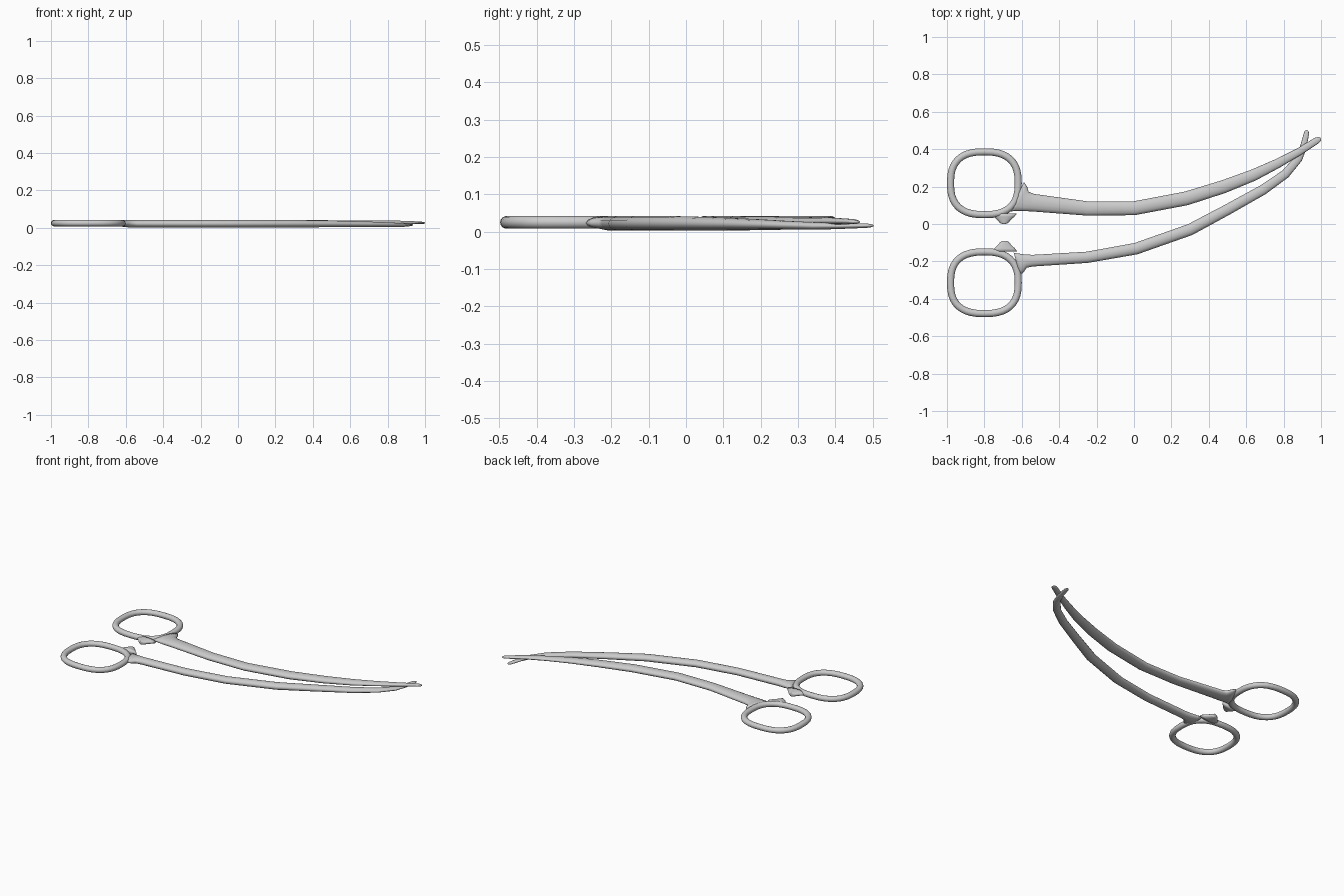
import bpy, bmesh
from math import sin, cos, pi, copysign
from mathutils import Vector

cube = bpy.data.objects.get("Cube")
if cube:
    bpy.data.objects.remove(cube)

steel = bpy.data.materials.new("grey_steel")
steel.use_nodes = True
GREY = (0.6, 0.6, 0.6, 1)
steel.diffuse_color = GREY
steel.node_tree.nodes["Principled BSDF"].inputs["Base Color"].default_value = GREY


def sweep(name, stations, closed=False, sides=14):
    """Loft oval sections through (x, y, z, half_width, half_height) stations."""
    bm = bmesh.new()
    n = len(stations)
    pts = [Vector(s[:3]) for s in stations]
    rings = []
    for i, (x, y, z, w, h) in enumerate(stations):
        a = pts[i - 1] if closed or i > 0 else pts[i]
        b = pts[(i + 1) % n] if closed or i < n - 1 else pts[i]
        t = b - a
        side = Vector((-t.y, t.x, 0)).normalized()
        rings.append([bm.verts.new(pts[i] + side * w * cos(2 * pi * k / sides)
                                   + Vector((0, 0, h * sin(2 * pi * k / sides))))
                      for k in range(sides)])
    for i in range(n if closed else n - 1):
        r, q = rings[i], rings[(i + 1) % n]
        for k in range(sides):
            m = (k + 1) % sides
            bm.faces.new((r[k], r[m], q[m], q[k]))
    if not closed:
        bm.faces.new(rings[0])
        bm.faces.new(rings[-1])
    bmesh.ops.recalc_face_normals(bm, faces=bm.faces)
    mesh = bpy.data.meshes.new(name)
    bm.to_mesh(mesh)
    bm.free()
    mesh.materials.append(steel)
    mesh.polygons.foreach_set("use_smooth", [True] * len(mesh.polygons))
    obj = bpy.data.objects.new(name, mesh)
    bpy.context.collection.objects.link(obj)
    return obj


def finger_ring(name, cy, ry):
    """Rounded-square finger loop."""
    def power(v):
        return copysign(abs(v) ** 0.78, v)
    steps = 40
    sweep(name, [(-0.8 + 0.181 * power(cos(2 * pi * i / steps)),
                  cy + ry * power(sin(2 * pi * i / steps)),
                  0.025, 0.019, 0.0175) for i in range(steps)], closed=True)


def ratchet_stub(name, x, base, tip):
    """Tapered catch on the inner side of a finger ring."""
    profile = [(0, 0.068), (0.3, 0.055), (0.6, 0.036), (0.85, 0.025), (0.96, 0.016), (1, 0.004)]
    sweep(name, [(x, base + (tip - base) * t, 0.024, w, 0.0175 - 0.005 * t)
                 for t, w in profile])


# Finger loops and their catches
finger_ring("back_finger_ring", 0.218, 0.168)
finger_ring("front_finger_ring", -0.314, 0.165)
ratchet_stub("back_ratchet_stub", -0.695, 0.055, 0.0)
ratchet_stub("front_ratchet_stub", -0.692, -0.147, -0.09)

# Curved shanks, flared where they leave the loops and thin at the tips
sweep("back_arm", [
    (-0.626, 0.145, 0.024, 0.088, 0.017), (-0.605, 0.135, 0.023, 0.073, 0.018),
    (-0.58, 0.121, 0.022, 0.054, 0.02), (-0.54, 0.114, 0.022, 0.047, 0.02),
    (-0.25, 0.083, 0.022, 0.038, 0.02), (0, 0.084, 0.022, 0.037, 0.02),
    (0.28, 0.137, 0.022, 0.037, 0.02), (0.48, 0.2, 0.023, 0.035, 0.018),
    (0.64, 0.262, 0.025, 0.031, 0.015), (0.77, 0.325, 0.027, 0.025, 0.012),
    (0.88, 0.385, 0.028, 0.02, 0.01), (0.975, 0.445, 0.027, 0.018, 0.007),
    (0.992, 0.455, 0.026, 0.013, 0.005), (0.998, 0.459, 0.026, 0.004, 0.002)])
sweep("front_arm", [
    (-0.626, -0.213, 0.024, 0.062, 0.017), (-0.605, -0.207, 0.023, 0.052, 0.018),
    (-0.58, -0.198, 0.022, 0.036, 0.02), (-0.54, -0.196, 0.022, 0.031, 0.02),
    (-0.25, -0.178, 0.022, 0.03, 0.02), (0.01, -0.132, 0.022, 0.031, 0.02),
    (0.3, -0.03, 0.022, 0.031, 0.02), (0.5, 0.077, 0.021, 0.029, 0.018),
    (0.69, 0.183, 0.019, 0.027, 0.015), (0.81, 0.268, 0.017, 0.024, 0.012),
    (0.88, 0.35, 0.015, 0.021, 0.01), (0.905, 0.41, 0.015, 0.018, 0.008),
    (0.922, 0.484, 0.016, 0.014, 0.006), (0.924, 0.497, 0.016, 0.01, 0.004),
    (0.925, 0.502, 0.016, 0.003, 0.002)])
